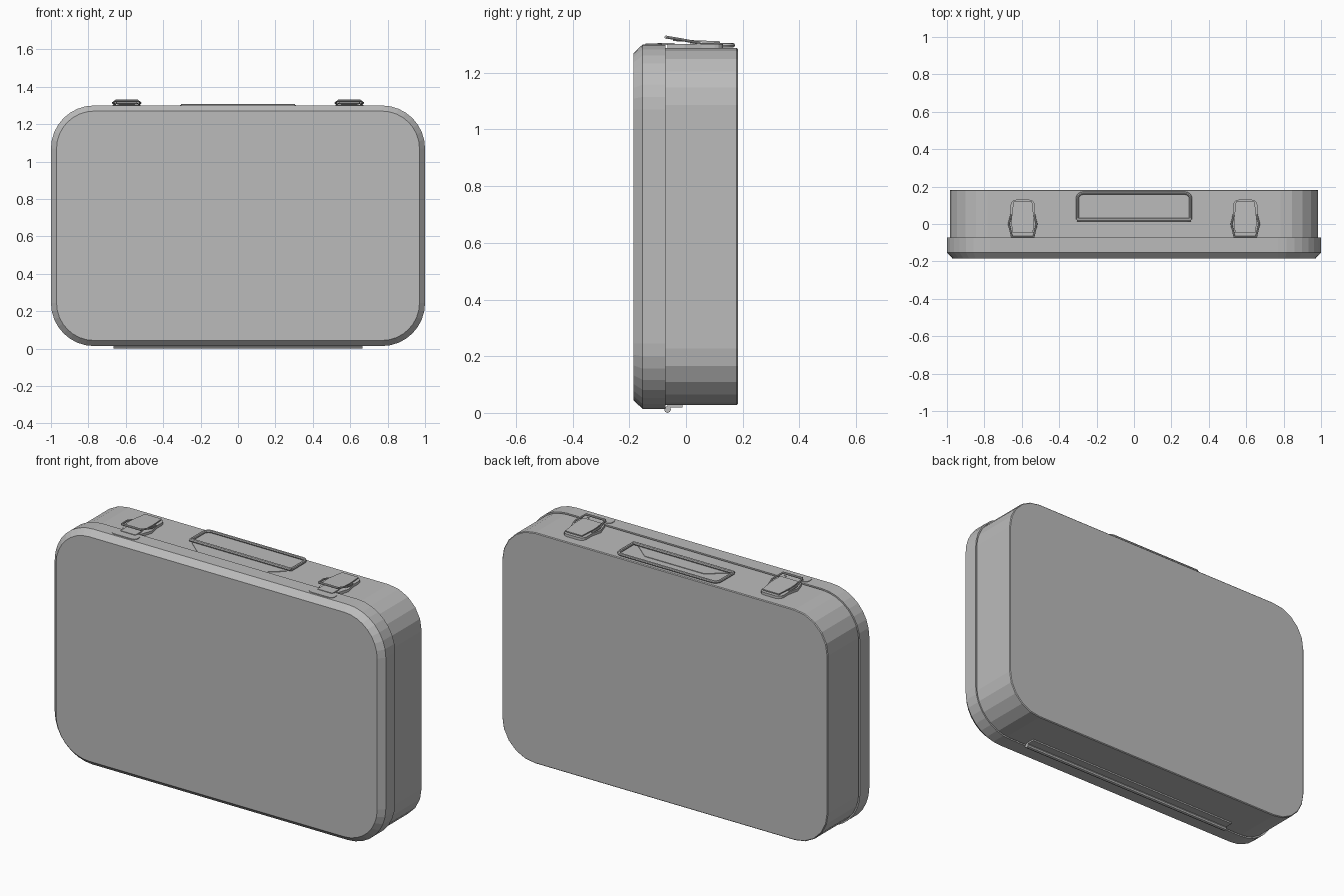
import bpy, bmesh, math
from mathutils import Vector

cube = bpy.data.objects.get("Cube")
if cube:
    bpy.data.objects.remove(cube, do_unlink=True)

grey = bpy.data.materials.new("case grey")
grey.use_nodes = True
GREY = (0.5, 0.5, 0.5, 1)
grey.diffuse_color = GREY
grey.node_tree.nodes["Principled BSDF"].inputs["Base Color"].default_value = GREY

MID_Z = 0.657
TOP = 1.287


def finish(name, bm):
    bmesh.ops.recalc_face_normals(bm, faces=bm.faces)
    mesh = bpy.data.meshes.new(name)
    bm.to_mesh(mesh)
    bm.free()
    mesh.materials.append(grey)
    ob = bpy.data.objects.new(name, mesh)
    bpy.context.collection.objects.link(ob)
    return ob


def rounded(hw, hh, r, seg):
    """Outline of a rounded rectangle, counter-clockwise."""
    pts = []
    for q, (sx, sy) in enumerate([(1, 1), (-1, 1), (-1, -1), (1, -1)]):
        for i in range(seg + 1):
            a = math.pi / 2 * (q + i / seg)
            pts.append((sx * (hw - r) + r * math.cos(a), sy * (hh - r) + r * math.sin(a)))
    return pts


def shell(name, hw, hh, r, seg, rings):
    """Loft rounded rectangles through (y, inset) rings and cap both ends."""
    bm = bmesh.new()
    loops = [[bm.verts.new((x, y, MID_Z + z)) for x, z in rounded(hw - d, hh - d, r - d, seg)]
             for y, d in rings]
    for a, b in zip(loops, loops[1:]):
        for i in range(len(a)):
            j = (i + 1) % len(a)
            bm.faces.new((a[i], a[j], b[j], b[i]))
    bm.faces.new(loops[0])
    bm.faces.new(loops[-1])
    return finish(name, bm)


def plate(name, pts, z, thick, cx=0, slope=0):
    """Flat plate from an xy outline; slope tilts it along y."""
    bm = bmesh.new()
    face = bm.faces.new([bm.verts.new((cx + x, y, z + slope * y)) for x, y in pts])
    out = bmesh.ops.extrude_face_region(bm, geom=[face])
    verts = [v for v in out["geom"] if isinstance(v, bmesh.types.BMVert)]
    bmesh.ops.translate(bm, verts=verts, vec=(0, 0, thick))
    return finish(name, bm)


def rod(name, pts, radius, closed=False):
    """Round wire along a path, converted to a mesh."""
    curve = bpy.data.curves.new(name, "CURVE")
    curve.dimensions = "3D"
    curve.bevel_depth = radius
    curve.bevel_resolution = 2
    curve.use_fill_caps = True
    spline = curve.splines.new("POLY")
    spline.points.add(len(pts) - 1)
    for p, co in zip(spline.points, pts):
        p.co = (*co, 1)
    spline.use_cyclic_u = closed
    curve.materials.append(grey)
    ob = bpy.data.objects.new(name, curve)
    bpy.context.collection.objects.link(ob)
    bpy.ops.object.select_all(action="DESELECT")
    ob.select_set(True)
    bpy.context.view_layer.objects.active = ob
    bpy.ops.object.convert(target="MESH")
    bpy.ops.object.shade_smooth_by_angle()


def mirrored(half):
    return half + [(-x, y) for x, y in reversed(half)]


# Case halves: chamfered lid with a thin rim, and the deeper body
shell("lid", 1.0, 0.643, 0.23, 8,
      [(-0.185, 0.03), (-0.153, 0), (-0.073, 0), (-0.073, 0.008), (-0.085, 0.008)])
shell("body", 0.984, 0.63, 0.2, 5,
      [(-0.09, 0), (0.179, 0), (0.183, 0.004)])

# Hinge along the bottom
rod("hinge_pin", [(-0.665, -0.065, 0.012), (0.665, -0.065, 0.012)], 0.012)
plate("hinge_leaf", [(-0.665, -0.065), (0.665, -0.065), (0.665, -0.012), (-0.665, -0.012)],
      0.019, 0.012)

# Handle: faceted backing plate, wire loop and pivot bar
plate("handle_plate", mirrored([(0.2, -0.062), (0.285, 0.012), (0.18, 0.1)]), TOP - 0.002, 0.005)
loop = [(0.303, 0.025)]
for i in range(5):
    a = math.pi / 2 * i / 4
    loop.append((0.273 + 0.03 * math.cos(a), 0.135 + 0.03 * math.sin(a)))
rod("handle_loop", [(x, y, 1.297) for x, y in mirrored(loop)], 0.008)
rod("handle_bar", [(-0.305, 0.022, 1.299), (0.305, 0.022, 1.299)], 0.009)

# Latches, one on each side
for side, cx in (("right", -0.595), ("left", 0.595)):
    arc = [(0.035 + 0.03 * math.cos(a), 0.1 + 0.03 * math.sin(a))
           for a in (0, math.pi / 6, math.pi / 3, math.pi / 2)]
    plate(side + "_latch_base", mirrored([(0.058, -0.066), (0.078, -0.005), (0.065, 0.055)] + arc),
          TOP - 0.002, 0.016, cx)
    plate(side + "_latch_lever", mirrored([(0.055, -0.045), (0.06, 0.0), (0.06, 0.03), (0.05, 0.12)]),
          1.31, 0.006, cx, -0.04)
    for s in (-1, 1):
        rod(side + "_latch_wire", [(cx + s * 0.058, -0.07, 1.326), (cx + s * 0.074, 0.0, 1.314),
                                   (cx + s * 0.062, 0.05, 1.304)], 0.005)
    rod(side + "_latch_hook", [(cx - 0.06, -0.07, 1.326), (cx + 0.06, -0.07, 1.326)], 0.006)
    tab = [(x, y - 0.115) for x, y in rounded(0.075, 0.028, 0.02, 3)]
    plate(side + "_latch_catch", tab, 1.298, 0.005, cx)
    plate(side + "_latch_neck", mirrored([(0.045, -0.1), (0.045, -0.04)]), 1.298, 0.008, cx)
